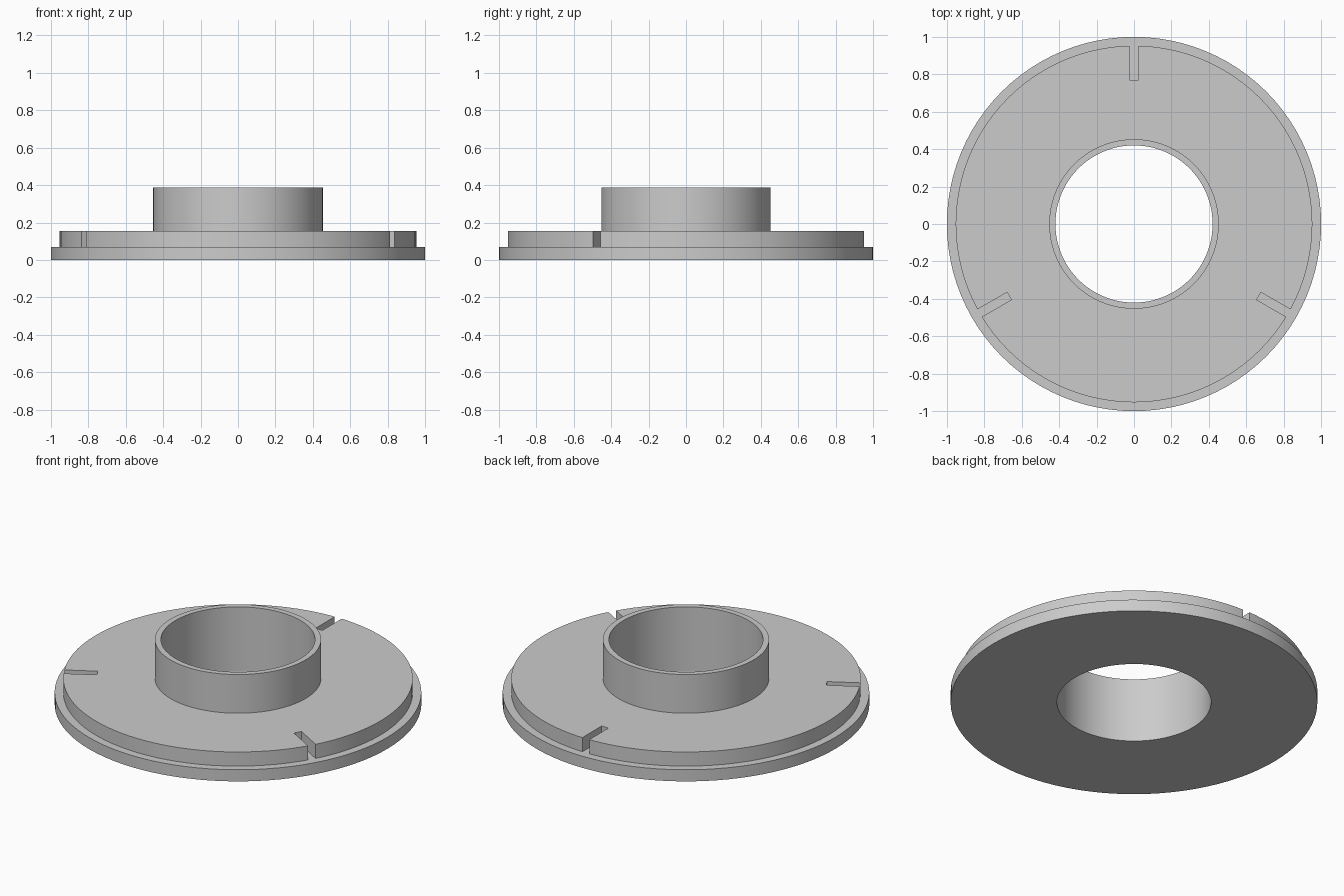
import bpy, bmesh, math
from mathutils import Matrix

cube = bpy.data.objects.get("Cube")
if cube:
    bpy.data.objects.remove(cube, do_unlink=True)

SIDES = 96
RIM_TOP, PLATE_TOP, COLLAR_TOP = 0.07, 0.155, 0.388
RIM_R, PLATE_R, COLLAR_R, BORE_R = 1.0, 0.953, 0.453, 0.42

grey = bpy.data.materials.new("plain grey")
grey.use_nodes = True
colour = (0.6, 0.6, 0.6, 1)
grey.diffuse_color = colour
grey.node_tree.nodes["Principled BSDF"].inputs["Base Color"].default_value = colour


def add_object(name, bm):
    bmesh.ops.recalc_face_normals(bm, faces=bm.faces)
    mesh = bpy.data.meshes.new(name)
    bm.to_mesh(mesh)
    bm.free()
    mesh.materials.append(grey)
    obj = bpy.data.objects.new(name, mesh)
    bpy.context.collection.objects.link(obj)
    return obj


# Flanged collar: closed profile turned around z
profile = [(BORE_R, 0), (RIM_R, 0), (RIM_R, RIM_TOP), (PLATE_R, RIM_TOP),
           (PLATE_R, PLATE_TOP), (COLLAR_R, PLATE_TOP),
           (COLLAR_R, COLLAR_TOP), (BORE_R, COLLAR_TOP)]
bm = bmesh.new()
rings = []
for i in range(SIDES):
    a = math.tau * i / SIDES
    rings.append([bm.verts.new((r * math.cos(a), r * math.sin(a), z)) for r, z in profile])
for i in range(SIDES):
    here, there = rings[i], rings[(i + 1) % SIDES]
    for j in range(len(profile)):
        k = (j + 1) % len(profile)
        bm.faces.new((here[j], there[j], there[k], here[k]))
flange = add_object("flanged_collar", bm)

# Three radial slots, open at the plate edge and floored at the rim ledge
SLOT_START, SLOT_END, SLOT_WIDTH, SLOT_HEIGHT = 0.77, 1.1, 0.046, 0.2
bm = bmesh.new()
for n in range(3):
    turn = Matrix.Rotation(math.radians(90 + 120 * n), 4, 'Z')
    place = Matrix.Translation(((SLOT_START + SLOT_END) / 2, 0, RIM_TOP + SLOT_HEIGHT / 2))
    size = Matrix.Diagonal((SLOT_END - SLOT_START, SLOT_WIDTH, SLOT_HEIGHT, 1))
    bmesh.ops.create_cube(bm, size=1, matrix=turn @ place @ size)
cutter = add_object("slot_cutter", bm)
cutter.hide_render = True

cut = flange.modifiers.new("slots", 'BOOLEAN')
cut.operation = 'DIFFERENCE'
cut.solver = 'EXACT'
cut.object = cutter

# Apply the cut, then smooth the round walls
bpy.ops.object.select_all(action='DESELECT')
flange.select_set(True)
bpy.context.view_layer.objects.active = flange
bpy.ops.object.modifier_apply(modifier=cut.name)
bpy.data.objects.remove(cutter, do_unlink=True)
bpy.ops.object.shade_smooth_by_angle(angle=math.radians(30))
